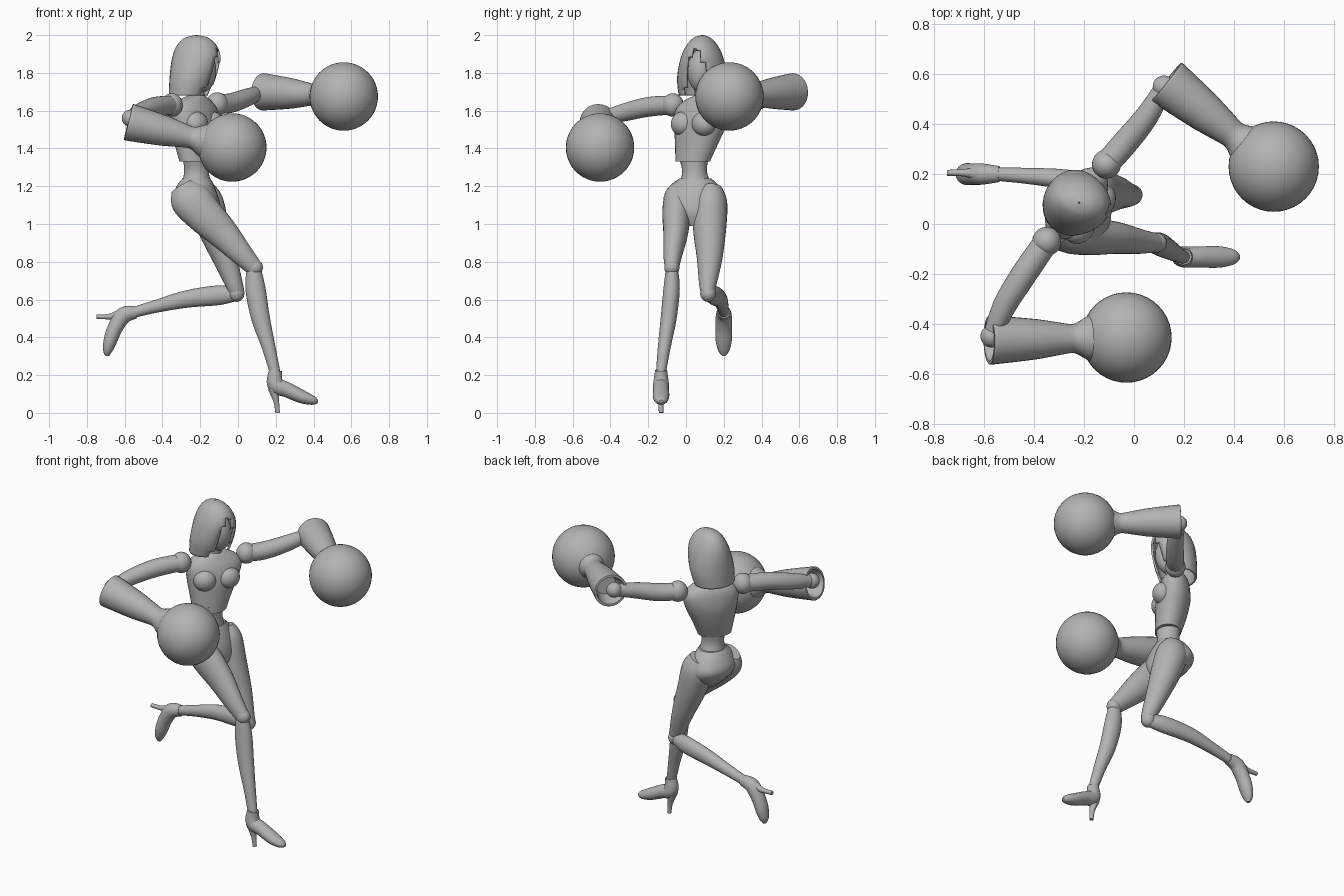
import bpy
import bmesh
import math
from mathutils import Vector

default_cube = bpy.data.objects.get("Cube")
if default_cube:
    bpy.data.objects.remove(default_cube, do_unlink=True)

grey = bpy.data.materials.new("plain_grey")
grey.use_nodes = True
grey_value = (.45, .45, .45, 1)
grey.diffuse_color = grey_value
grey.node_tree.nodes["Principled BSDF"].inputs["Base Color"].default_value = grey_value

SIDES = 28
X_AXIS, Y_AXIS, Z_AXIS = Vector((1, 0, 0)), Vector((0, 1, 0)), Vector((0, 0, 1))


def finish(name, bm, angle=40):
    """Turn a bmesh into a smooth shaded grey object."""
    bmesh.ops.recalc_face_normals(bm, faces=bm.faces)
    mesh = bpy.data.meshes.new(name)
    bm.to_mesh(mesh)
    bm.free()
    mesh.materials.append(grey)
    obj = bpy.data.objects.new(name, mesh)
    bpy.context.collection.objects.link(obj)
    bpy.ops.object.select_all(action="DESELECT")
    obj.select_set(True)
    bpy.context.view_layer.objects.active = obj
    bpy.ops.object.shade_smooth_by_angle(angle=math.radians(angle))
    return obj


def smooth_rows(rows, steps):
    """Catmull-Rom interpolation through ring descriptions."""
    rows = [Vector(row) for row in rows]
    result = []
    for i in range(len(rows) - 1):
        before, start = rows[max(i - 1, 0)], rows[i]
        end, after = rows[i + 1], rows[min(i + 2, len(rows) - 1)]
        for k in range(steps):
            t = k / steps
            result.append(start + (end - before) * (t / 2)
                          + (before * 2 - start * 5 + end * 4 - after) * (t * t / 2)
                          + (start * 3 - before - end * 3 + after) * (t ** 3 / 2))
    return result + [rows[-1]]


def loft_mesh(rows, side, steps=4, caps=True, axis=None):
    """Skin elliptical rings given as x, y, z, side radius, other radius."""
    rows = smooth_rows(rows, steps)
    centres = [Vector(row[:3]) for row in rows]
    bm = bmesh.new()
    rings = []
    for i, row in enumerate(rows):
        along = axis or (centres[min(i + 1, len(rows) - 1)] - centres[max(i - 1, 0)]).normalized()
        across = (side - along * side.dot(along)).normalized()
        other = along.cross(across)
        ring = []
        for k in range(SIDES):
            a = math.tau * k / SIDES
            ring.append(bm.verts.new(centres[i] + across * math.cos(a) * row[3]
                                     + other * math.sin(a) * row[4]))
        rings.append(ring)
    for low, high in zip(rings, rings[1:]):
        for k in range(SIDES):
            n = (k + 1) % SIDES
            bm.faces.new((low[k], low[n], high[n], high[k]))
    if caps:
        bm.faces.new(rings[0])
        bm.faces.new(rings[-1])
    return bm


def loft(name, rows, side=Y_AXIS, **options):
    return finish(name, loft_mesh(rows, side, **options))


def tube(name, rows, side=Y_AXIS):
    """Round limb given as x, y, z, radius."""
    return loft(name, [(*row, row[-1]) for row in rows], side)


def ball(name, centre, radii, forward=X_AXIS):
    """Ellipsoid with its first radius along a horizontal forward direction."""
    bm = bmesh.new()
    bmesh.ops.create_uvsphere(bm, u_segments=40, v_segments=24, radius=1)
    left = Z_AXIS.cross(forward)
    for v in bm.verts:
        v.co = (Vector(centre) + forward * v.co.x * radii[0]
                + left * v.co.y * radii[1] + Z_AXIS * v.co.z * radii[2])
    return finish(name, bm)


# Directions in which the chest and face are turned
chest_forward = Vector((.79, -.61, 0)).normalized()
chest_left = Z_AXIS.cross(chest_forward)
face_forward = Vector((.95, -.25, 0)).normalized()
face_left = Z_AXIS.cross(face_forward)

# Torso
loft("chest", [(-.225, .035, 1.33, .1, .075), (-.23, .055, 1.42, .125, .09),
               (-.23, .075, 1.52, .155, .1), (-.23, .085, 1.6, .165, .09),
               (-.23, .09, 1.65, .12, .07), (-.22, .09, 1.68, .045, .045)],
     chest_left, axis=Z_AXIS)
for label, sign in (("left", 1), ("right", -1)):
    bust = Vector((-.23, .08, 1.53)) + chest_forward * .065 + chest_left * sign * .07
    ball(label + "_bust", bust, (.06, .068, .065), chest_forward)
loft("waist", [(-.225, .04, 1.37, .085, .07), (-.22, .045, 1.28, .065, .065),
               (-.22, .05, 1.2, .09, .08)], axis=Z_AXIS)
loft("pelvis", [(-.22, .05, 1.24, .085, .075), (-.225, .05, 1.2, .125, .1),
                (-.225, .05, 1.13, .16, .125), (-.2, .05, 1.06, .13, .11),
                (-.17, .05, .99, .05, .06)], axis=Z_AXIS)
tube("neck", [(-.23, .09, 1.62, .05), (-.22, .085, 1.69, .04), (-.2, .085, 1.77, .04)])

# Head and hood with an almond shaped face opening
ball("face", (-.195, .08, 1.81), (.08, .072, .115), face_forward)
hood_mesh = loft_mesh([(-.26, .085, 1.68, .125, .105), (-.24, .085, 1.77, .133, .122),
                       (-.222, .085, 1.87, .115, .13), (-.218, .085, 1.94, .085, .11),
                       (-.22, .085, 1.985, .045, .065), (-.22, .085, 2, .004, .004)],
                      face_left, steps=6, caps=False, axis=Z_AXIS)
opening = []
for face in hood_mesh.faces:
    offset = face.calc_center_median() - Vector((-.235, .085, 0))
    width = .07 * math.sqrt(max(1.93 - offset.z, 0) / .2)
    if offset.dot(face_forward) > 0 and abs(offset.dot(face_left)) < width:
        opening.append(face)
bmesh.ops.delete(hood_mesh, geom=opening, context="FACES")
hood = finish("hood", hood_mesh)
shell = hood.modifiers.new("cloth_thickness", "SOLIDIFY")
shell.thickness = .012

# Arms, from shoulder to elbow
arms = {
    "right": [(-.35, -.07, 1.63), (-.44, -.2, 1.62), (-.52, -.33, 1.59), (-.57, -.45, 1.56)],
    "left": [(-.11, .24, 1.635), (-.04, .32, 1.64), (.05, .43, 1.67), (.12, .55, 1.7)],
}
for label, path in arms.items():
    ball(label + "_shoulder", path[0], (.058, .058, .062))
    tube(label + "_upper_arm", [(*p, r) for p, r in zip(path, (.05, .052, .047, .035))], Z_AXIS)
    ball(label + "_elbow", path[-1], (.045, .045, .045))

# Hollow flared gauntlets ending in large round fists
fists = {
    "right": (Vector((-.58, -.465, 1.54)), Vector((-.03, -.455, 1.405))),
    "left": (Vector((.13, .57, 1.7)), Vector((.56, .23, 1.675))),
}
gauntlet_profile = [(.1, .06), (.01, .08), (0, .086), (0, .097), (.012, .098), (.06, .094),
                    (.2, .08), (.32, .06), (.35, .059), (.375, .07), (.41, .09), (.44, .1)]
for label, (start, centre) in fists.items():
    ball(label + "_fist", centre, (.181, .181, .181))
    axis = (centre - start).normalized()
    rows = [(*(start + axis * t), r, r) for t, r in gauntlet_profile]
    loft(label + "_gauntlet", rows, Z_AXIS, steps=2, axis=axis)

# Legs
loft("right_thigh", [(-.3, -.03, 1.2, .04, .06), (-.26, -.04, 1.14, .075, .105),
                     (-.18, -.05, 1.05, .075, .1), (-.08, -.055, .95, .065, .083),
                     (.02, -.07, .84, .05, .06), (.085, -.075, .77, .038, .045)])
loft("left_thigh", [(-.2, .13, 1.19, .06, .07), (-.175, .13, 1.12, .088, .095),
                    (-.13, .125, .98, .088, .085), (-.07, .125, .82, .068, .065),
                    (-.02, .115, .68, .046, .046), (-.005, .115, .63, .035, .04)])
ball("right_knee", (.088, -.075, .77), (.044, .04, .044))
ball("left_knee", (-.008, .117, .632), (.042, .042, .044))
loft("right_shin", [(.083, -.075, .78, .03, .035), (.092, -.076, .66, .043, .053),
                    (.12, -.092, .5, .042, .049), (.162, -.115, .35, .034, .036),
                    (.197, -.133, .21, .026, .028)])
loft("left_shin", [(0, .115, .63, .03, .035), (-.1, .147, .623, .042, .052),
                   (-.27, .178, .603, .04, .046), (-.43, .193, .565, .032, .034),
                   (-.56, .2, .53, .026, .028)])

# High heeled boots
loft("right_boot", [(.198, -.132, .225, .032, .034), (.198, -.132, .15, .042, .044),
                    (.26, -.132, .122, .042, .04), (.34, -.132, .085, .043, .035),
                    (.4, -.132, .065, .03, .023), (.423, -.132, .06, .01, .008)])
loft("left_boot", [(-.54, .2, .533, .032, .033), (-.605, .2, .517, .042, .044),
                   (-.65, .2, .45, .043, .04), (-.675, .2, .385, .043, .036),
                   (-.69, .2, .33, .03, .025), (-.692, .2, .302, .01, .01)])
tube("right_heel", [(.188, -.132, .13, .03), (.203, -.132, .06, .015), (.21, -.132, 0, .012)])
tube("left_heel", [(-.615, .2, .525, .03), (-.68, .205, .51, .015), (-.75, .205, .51, .012)])
